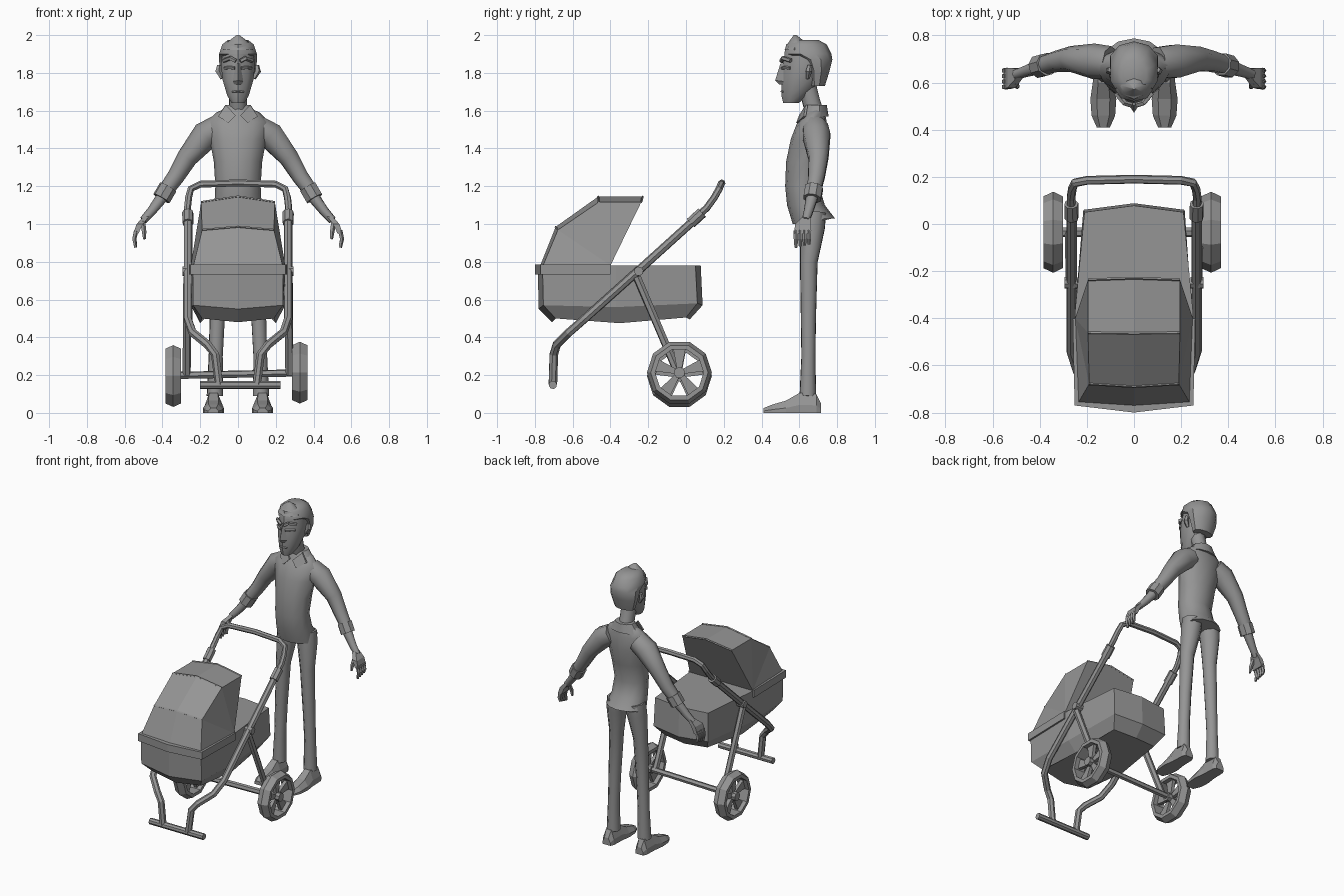
import bpy
import bmesh
from math import sin, cos, pi, radians
from mathutils import Vector

cube = bpy.data.objects.get("Cube")
if cube:
    bpy.data.objects.remove(cube, do_unlink=True)

GREY = (0.3, 0.3, 0.3, 1)
grey = bpy.data.materials.new("plain grey")
grey.use_nodes = True
grey.diffuse_color = GREY
grey.node_tree.nodes["Principled BSDF"].inputs["Base Color"].default_value = GREY


def loft(name, rings, ring_closed=True, loop=False, smooth=0):
    """Skin a list of equal-length point rings into one object."""
    bm = bmesh.new()
    rows = [[bm.verts.new(p) for p in ring] for ring in rings]
    n = len(rows[0])
    pairs = list(zip(rows, rows[1:]))
    if loop:
        pairs.append((rows[-1], rows[0]))
    for a, b in pairs:
        for i in range(n if ring_closed else n - 1):
            j = (i + 1) % n
            bm.faces.new((a[i], a[j], b[j], b[i]))
    if not loop:
        bm.faces.new(rows[0])
        bm.faces.new(rows[-1])
    if not ring_closed:
        for a, b in pairs:
            bm.faces.new((a[0], b[0], b[-1], a[-1]))
    bmesh.ops.remove_doubles(bm, verts=bm.verts, dist=0.0001)
    bmesh.ops.recalc_face_normals(bm, faces=bm.faces)
    mesh = bpy.data.meshes.new(name)
    bm.to_mesh(mesh)
    bm.free()
    mesh.materials.append(grey)
    obj = bpy.data.objects.new(name, mesh)
    bpy.context.collection.objects.link(obj)
    if smooth:
        bpy.ops.object.select_all(action="DESELECT")
        obj.select_set(True)
        bpy.context.view_layer.objects.active = obj
        bpy.ops.object.shade_smooth_by_angle(angle=radians(smooth))
    return obj


def tube(name, path, radius, sides=6, smooth=0):
    """Round bar along a path; radius is one number or one per point."""
    pts = [Vector(p) for p in path]
    radii = radius if isinstance(radius, (list, tuple)) else [radius] * len(pts)
    u = Vector((0.31, 0.9, 0.2))
    rings = []
    for i, (p, r) in enumerate(zip(pts, radii)):
        t = (pts[min(i + 1, len(pts) - 1)] - pts[max(i - 1, 0)]).normalized()
        u = (u - t * u.dot(t)).normalized()
        v = t.cross(u)
        rings.append([p + r * (u * cos(2 * pi * k / sides) + v * sin(2 * pi * k / sides))
                      for k in range(sides)])
    return loft(name, rings, smooth=smooth)


def stack(name, levels, sides=10, smooth=40):
    """Upright body from (height, front y, back y, half width) levels."""
    rings = []
    for z, front, back, half in levels:
        mid, deep = (front + back) / 2, (back - front) / 2
        rings.append([(half * sin(2 * pi * k / sides), mid - deep * cos(2 * pi * k / sides), z)
                      for k in range(sides)])
    return loft(name, rings, smooth=smooth)


def mirrored(half):
    """Complete an outline whose first and last points lie on x = 0."""
    return half + [(-x, y, z) for x, y, z in reversed(half[1:-1])]


def flip(points, s):
    return [(x * s, y, z) for x, y, z in points]


# Man: shirt, neck and head
shirt = stack("shirt", [
    (1.0, .565, .77, .135), (1.1, .535, .735, .125), (1.2, .525, .705, .12),
    (1.33, .53, .735, .128), (1.45, .555, .75, .15), (1.54, .59, .745, .165),
    (1.59, .635, .735, .115), (1.61, .65, .735, .07)], sides=12)
for v in shirt.data.vertices:  # flared tail of the shirt
    if v.co.z < 1.05 and v.co.y > .7:
        v.co += Vector((0, .018, .03))
stack("collar", [(1.57, .61, .755, .115), (1.63, .635, .745, .07)])
tube("neck", [(0, .69, 1.57), (0, .665, 1.64), (0, .645, 1.72)], .05, 8, 50)
stack("head", [
    (1.64, .515, .595, .035), (1.68, .505, .65, .06), (1.76, .505, .72, .085),
    (1.84, .512, .745, .095), (1.92, .525, .75, .085)])
stack("hair", [
    (1.73, .65, .735, .075), (1.81, .635, .76, .1), (1.87, .6, .775, .106),
    (1.9, .52, .77, .105), (1.95, .53, .745, .088), (1.975, .57, .7, .055)])
stack("hair_quiff", [(1.92, .52, .62, .08), (1.965, .545, .63, .055), (2, .57, .585, .008)], 8)
loft("nose", [
    [(-.012, .515, 1.85), (.012, .515, 1.85), (0, .5, 1.85)],
    [(-.028, .515, 1.755), (.028, .515, 1.755), (0, .472, 1.76)],
    [(-.02, .515, 1.738), (.02, .515, 1.738), (0, .495, 1.738)]])
tube("mouth", [(-.03, .513, 1.7), (0, .505, 1.702), (.03, .513, 1.7)], .005, 4)

for s, side in ((1, "left"), (-1, "right")):
    # Face details and collar flap
    tube(side + "_brow", flip([(.012, .505, 1.862), (.04, .513, 1.878), (.075, .555, 1.865)], s), .012, 5)
    tube(side + "_eyelid", flip([(.018, .51, 1.825), (.045, .52, 1.828), (.07, .55, 1.825)], s), .009, 5)
    tube(side + "_ear", flip([(.085, .645, 1.77), (.104, .65, 1.81), (.1, .655, 1.84)], s),
         [.01, .018, .012], 5)
    flap = [(.065, .645, 1.63), (.105, .635, 1.57), (.05, .595, 1.535), (.012, .61, 1.575)]
    loft(side + "_collar_flap", [flip(flap, s), flip([(x, y - .012, z) for x, y, z in flap], s)])

    # Arm, rolled cuff and hand
    tube(side + "_sleeve", flip([
        (.1, .685, 1.51), (.17, .69, 1.47), (.27, .7, 1.35), (.33, .69, 1.25), (.395, .672, 1.16)], s),
        [.07, .076, .055, .046, .04], 8, 50)
    tube(side + "_cuff", flip([(.37, .678, 1.195), (.405, .668, 1.135)], s), .05, 8)
    tube(side + "_forearm", flip([(.395, .67, 1.15), (.455, .65, 1.07), (.5, .635, 1.02)], s),
         [.034, .026, .022], 7, 55)
    palm = [(.485, .64, 1.04, .02, .014), (.52, .62, 1.0, .042, .017), (.54, .617, .95, .045, .013)]
    loft(side + "_palm", [flip([
        (x - w, y - d, z), (x + w, y - d, z), (x + w, y + d, z), (x - w, y + d, z)], s)
        for x, y, z, d, w in palm])
    for k in range(4):
        y = .582 + k * .023
        tube(side + "_finger", flip([(.54, y, .965), (.55, y, .92), (.542, y, .875 + .006 * k)], s),
             [.013, .012, .008], 5)
    tube(side + "_thumb", flip([(.505, .605, 1.01), (.498, .585, .96), (.495, .58, .92)], s),
         [.014, .013, .008], 5)

    # Leg and shoe
    tube(side + "_trouser_leg", flip([
        (.07, .675, 1.06), (.08, .67, .98), (.095, .65, .8), (.11, .648, .5), (.118, .648, .3), (.122, .645, .09)], s),
        [.07, .068, .049, .042, .039, .046], 8, 50)
    shoe = [(.715, .03, .05), (.69, .042, .1), (.6, .045, .105),
            (.53, .055, .065), (.46, .05, .045), (.41, .028, .025)]
    loft(side + "_shoe", [flip([
        (.13 - w, y, 0), (.13 + w, y, 0), (.13 + w, y, h * .4),
        (.13 + w * .5, y, h), (.13 - w * .5, y, h), (.13 - w, y, h * .4)], s)
        for y, w, h in shoe])

# Pram basket and front rim
loft("basket", [
    mirrored([(0, -.71, .48), (.19, -.69, .5), (.2, -.35, .475), (.17, .0, .505), (0, .02, .495)]),
    mirrored([(0, -.78, .55), (.238, -.755, .57), (.245, -.37, .56), (.215, .06, .58), (0, .088, .57)]),
    mirrored([(0, -.785, .78), (.24, -.76, .78), (.25, -.37, .78), (.21, .05, .78), (0, .078, .78)])])
loft("basket_rim", [
    mirrored([(0, -.8, z), (.252, -.77, z), (.26, -.4, z), (0, -.4, z)]) for z in (.733, .786)])

# Folding hood: arched ribs fanned from the side pivots
ribs = []
for y, z, half in ((-.77, .785, .235), (-.69, .985, .19), (-.465, 1.145, .195), (-.23, 1.145, .195)):
    cy, cz = -.4 + (y + .4) * .96, .78 + (z - .78) * .92
    ribs.append([(-.25, -.4, .78), (-half, cy, cz), (0, y, z), (half, cy, cz), (.25, -.4, .78)])
loft("hood", ribs, ring_closed=False)
for rib in ribs[1:]:
    tube("hood_rib", rib[1:4], .006, 4)

# Pram frame
handle_half = [(.265, .05, 1.03), (.268, .11, 1.085), (.262, .15, 1.14), (.25, .175, 1.185), (.2, .185, 1.21)]
tube("push_handle", handle_half + [(0, .19, 1.217)] + flip(handle_half[::-1], -1), .019, 7)
for s, side in ((1, "left"), (-1, "right")):
    tube(side + "_main_bar", flip([
        (.265, .06, 1.035), (.265, -.25, .755), (.265, -.54, .495), (.24, -.62, .425),
        (.16, -.685, .36), (.12, -.7, .31), (.1, -.705, .15)], s), .023, 7)
    tube(side + "_handle_sleeve", flip([(.265, .025, 1.005), (.266, .085, 1.06)], s), .03, 8)
    tube(side + "_rear_leg", flip([(.268, -.26, .72), (.272, -.04, .205)], s), .022, 6)
    tube(side + "_frame_pivot", flip([(.24, -.25, .75), (.295, -.25, .75)], s), .025, 8)
tube("front_crossbar", [(-.2, -.705, .148), (.225, -.705, .148)], .022, 8)
tube("wheel_axle", [(-.35, -.035, .198), (.335, -.035, .212)], .02, 6)

# Ten-sided spoked wheels
TYRE = ((-.042, .128), (-.042, .152), (0, .172), (.042, .152), (.042, .128))
for cx, cz, side in ((.327, .213, "left"), (-.343, .195, "right")):
    def spot(x, across, out, angle):
        return (cx + x, -.035 + out * cos(angle) - across * sin(angle),
                cz + out * sin(angle) + across * cos(angle))
    loft(side + "_tyre", [[spot(x, 0, r, 2 * pi * k / 10) for x, r in TYRE] for k in range(10)], loop=True)
    tube(side + "_hub", [(cx - .04, -.035, cz), (cx + .04, -.035, cz)], .03, 8)
    for k in range(5):
        a = 2 * pi * k / 5 + pi / 2
        loft(side + "_spoke", [[
            spot(-.012, -w, r, a), spot(.012, -w, r, a), spot(.012, w, r, a), spot(-.012, w, r, a)]
            for w, r in ((.012, .015), (.034, .134))])
